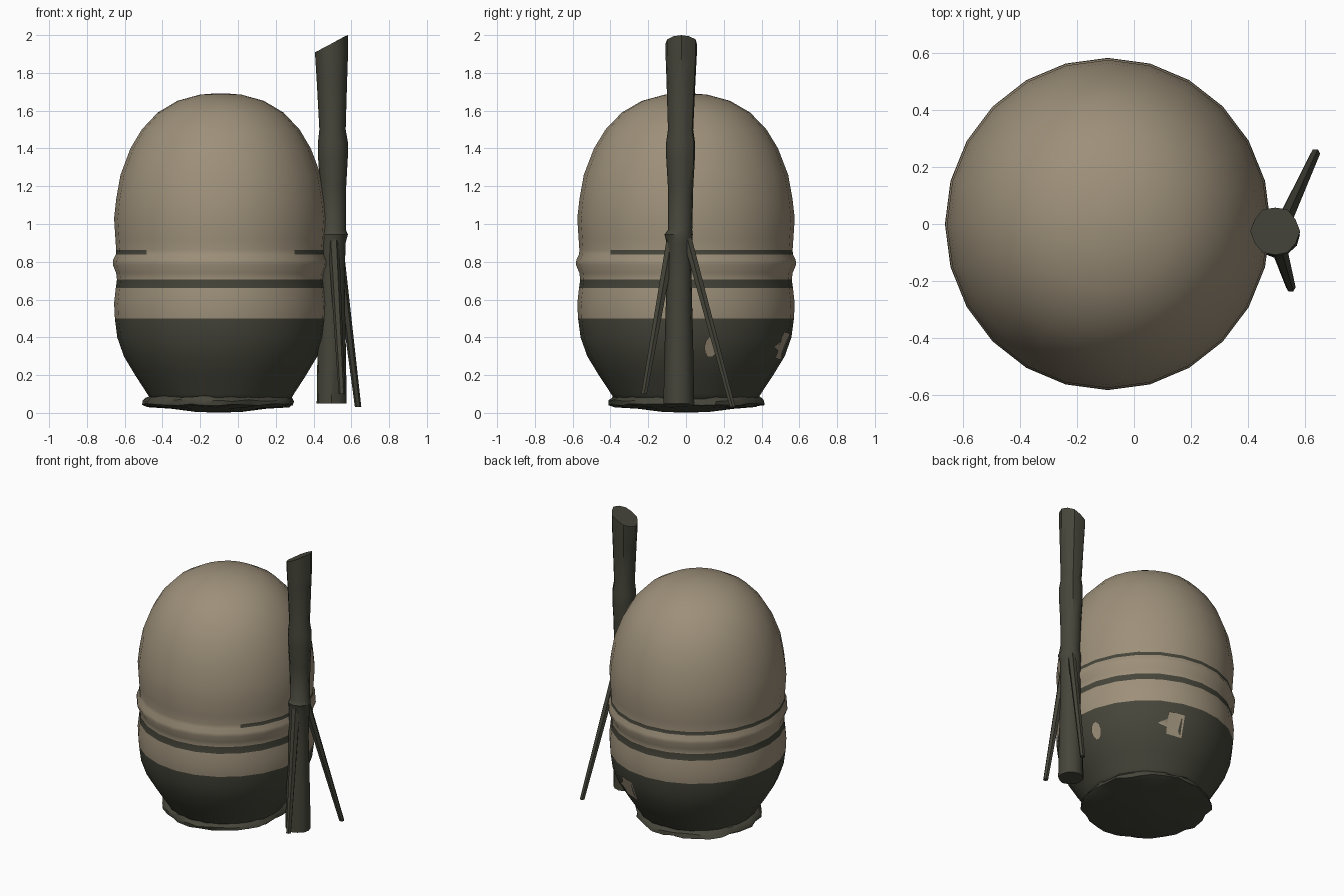
import bpy, bmesh, math, random
from mathutils import Vector

if "Cube" in bpy.data.objects:
    bpy.data.objects.remove(bpy.data.objects["Cube"])

random.seed(4)
CX = -0.092  # body axis


def material(name, rgb):
    m = bpy.data.materials.new(name)
    m.diffuse_color = (*rgb, 1)
    m.use_nodes = True
    m.node_tree.nodes["Principled BSDF"].inputs["Base Color"].default_value = m.diffuse_color
    return m


tan = material("tan", (0.34, 0.28, 0.195))
dark = material("dark olive", (0.06, 0.06, 0.043))


def finish(name, bm, mats, angle=40):
    bmesh.ops.recalc_face_normals(bm, faces=bm.faces)
    me = bpy.data.meshes.new(name)
    bm.to_mesh(me)
    bm.free()
    for m in mats:
        me.materials.append(m)
    ob = bpy.data.objects.new(name, me)
    bpy.context.collection.objects.link(ob)
    bpy.ops.object.select_all(action='DESELECT')
    ob.select_set(True)
    bpy.context.view_layer.objects.active = ob
    bpy.ops.object.shade_smooth_by_angle(angle=math.radians(angle))
    return ob


def skin(bm, rings, closed=True):
    """Join rings of points with quads; close both ends with flat caps."""
    vs = [[bm.verts.new(p) for p in r] for r in rings]
    n = len(vs[0])
    for a, b in zip(vs, vs[1:]):
        for i in range(n):
            j = (i + 1) % n
            bm.faces.new((a[i], a[j], b[j], b[i]))
    if closed:
        bm.faces.new(vs[0][::-1])
        bm.faces.new(vs[-1])


def circle(c, r, n=24, ry=None):
    return [Vector((c[0] + r * math.cos(2 * math.pi * i / n),
                    c[1] + (ry or r) * math.sin(2 * math.pi * i / n), c[2])) for i in range(n)]


# Body: lathed barrel with a domed top, (radius, height)
profile = [(0.36, 0.05), (0.39, 0.10), (0.455, 0.20), (0.515, 0.30), (0.55, 0.40), (0.563, 0.50),
           (0.567, 0.58), (0.558, 0.66), (0.552, 0.705), (0.556, 0.74), (0.574, 0.785),
           (0.572, 0.81), (0.558, 0.838), (0.556, 0.862), (0.560, 0.92), (0.567, 1.03),
           (0.556, 1.13), (0.533, 1.26), (0.48, 1.40), (0.42, 1.50), (0.335, 1.59),
           (0.23, 1.652), (0.11, 1.685), (0.02, 1.692)]
bm = bmesh.new()
skin(bm, [circle((CX, 0, z), r * 0.995, 24, r * 1.015) for r, z in profile])
for f in bm.faces:
    c = f.calc_center_median()
    az = math.degrees(math.atan2(c.y, c.x - CX))
    front_gap = -132 < az < -47
    if c.z < 0.50 or 0.66 < c.z < 0.705 or (0.838 < c.z < 0.862 and not front_gap):
        f.material_index = 1
finish("barrel_body", bm, [tan, dark], 60)

# Ragged foot rim with a slightly bulging base
rim = [(0.02, 0.002), (0.12, 0.005), (0.25, 0.022), (0.37, 0.035), (0.405, 0.045),
       (0.40, 0.065), (0.375, 0.085), (0.34, 0.09)]
rings = []
for r, z in rim:
    ring = circle((CX - 0.01, 0, z), r, 32, r * 1.02)
    if 0.36 < r:
        for p in ring:
            p.x += random.uniform(-0.012, 0.012)
            p.y += random.uniform(-0.012, 0.012)
            p.z += random.uniform(-0.006, 0.006)
    rings.append(ring)
bm = bmesh.new()
skin(bm, rings)
finish("foot_rim", bm, [dark])

# Upright log: (x, y, z, radius), slanted cut at the top
path = [(0.495, -0.037, 0.05, 0.08), (0.495, -0.037, 0.30, 0.076), (0.497, -0.036, 0.70, 0.066),
        (0.500, -0.034, 0.90, 0.068), (0.505, -0.038, 0.945, 0.075), (0.505, -0.030, 0.97, 0.064),
        (0.503, -0.028, 1.20, 0.068), (0.502, -0.028, 1.35, 0.077), (0.502, -0.028, 1.43, 0.078),
        (0.500, -0.028, 1.50, 0.068), (0.497, -0.026, 1.75, 0.078), (0.495, -0.025, 1.90, 0.085),
        (0.495, -0.025, 1.95, 0.085)]
rings = []
for k, (x, y, z, r) in enumerate(path):
    ring = circle((x, y, z), r, 12)
    for i, p in enumerate(ring):
        s = 1 + 0.03 * math.sin(3 * i + z)
        p.x = x + (p.x - x) * s
        p.y = y + (p.y - y) * s
        if k == len(path) - 1:
            p.z = 1.955 + 0.045 * math.cos(2 * math.pi * i / 12)
    rings.append(ring)
bm = bmesh.new()
skin(bm, rings)
finish("log_post", bm, [dark])


# Thin sticks leaning against the log
def stick(name, a, b, ra, rb):
    bm = bmesh.new()
    a, b = Vector(a), Vector(b)
    rings = []
    for t in (0, 0.35, 0.7, 1):
        r = ra + (rb - ra) * t
        rings.append(circle(a.lerp(b, t), r, 6))
    skin(bm, rings)
    finish(name, bm, [dark])


stick("back_stick", (0.525, 0.005, 0.93), (0.636, 0.247, 0.03), 0.028, 0.017)
stick("front_stick", (0.505, -0.075, 0.93), (0.550, -0.222, 0.10), 0.03, 0.017)


# Pale bare patches on the lower wall, as thin plates following the body
def radius_at(z):
    for (r0, z0), (r1, z1) in zip(profile, profile[1:]):
        if z0 <= z <= z1:
            return r0 + (r1 - r0) * (z - z0) / (z1 - z0)


def patch(name, az, z, outline):
    bm = bmesh.new()
    vs = []
    for u, v in outline:
        a = math.radians(az) + u / 0.53
        r = radius_at(z + v) + 0.003
        vs.append(bm.verts.new((CX + r * math.cos(a), r * 1.02 * math.sin(a), z + v)))
    bm.faces.new(vs)
    bmesh.ops.triangulate(bm, faces=bm.faces)
    finish(name, bm, [tan])


oval = [(0.035 * math.cos(k * math.pi / 5), 0.055 * math.sin(k * math.pi / 5)) for k in range(10)]
patch("oval_patch", 14, 0.35, oval)
patch("torn_patch", 70, 0.35, [(0.06, -0.07), (0.06, 0.07), (-0.04, 0.08), (-0.05, 0.03),
                               (-0.11, 0.0), (-0.05, -0.02), (-0.05, -0.06)])
